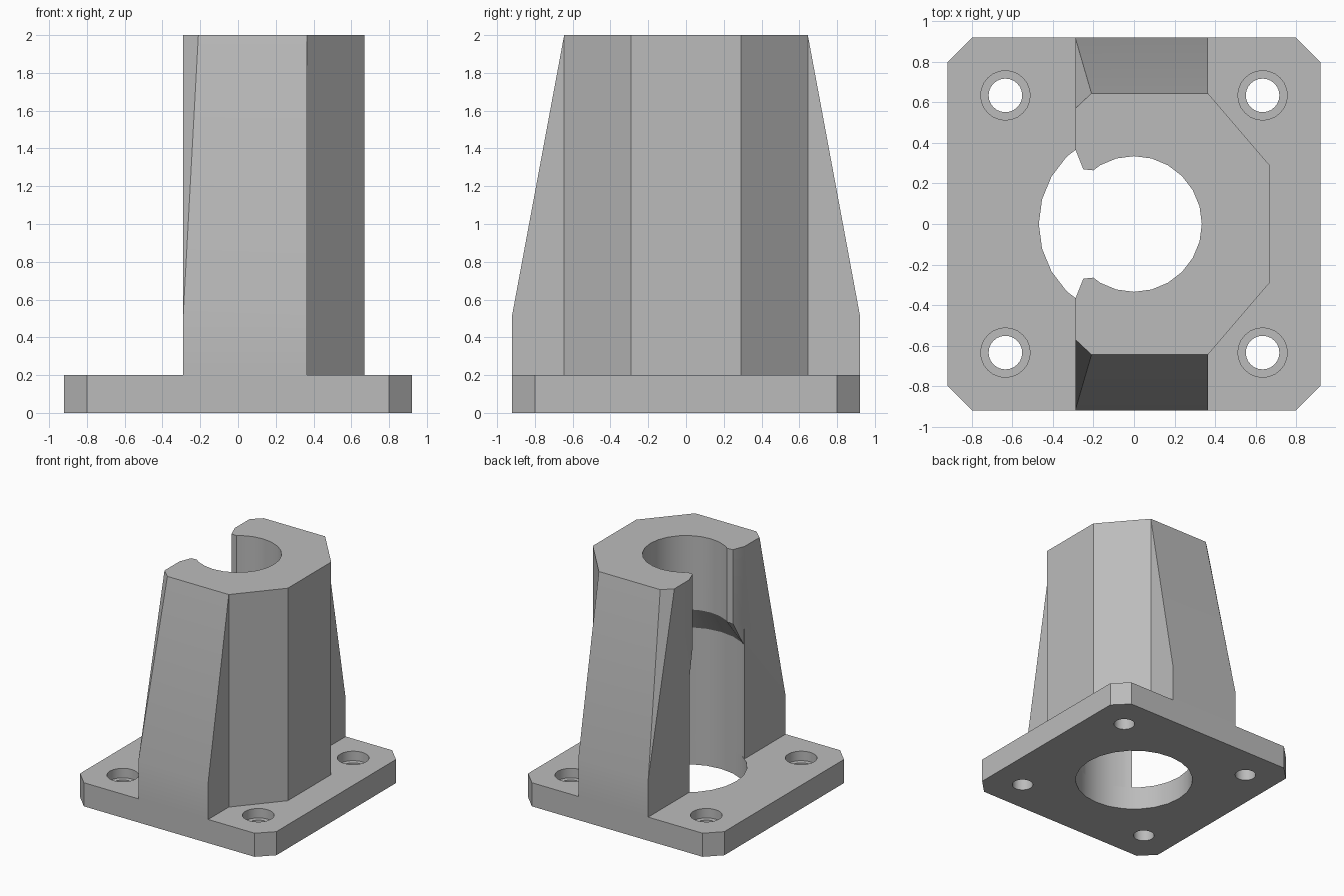
import bpy
import bmesh
from math import radians, cos, sin

if "Cube" in bpy.data.objects:
    bpy.data.objects.remove(bpy.data.objects["Cube"], do_unlink=True)

grey = bpy.data.materials.new("light grey")
grey.use_nodes = True
colour = (0.5, 0.5, 0.5, 1)
grey.diffuse_color = colour
grey.node_tree.nodes["Principled BSDF"].inputs["Base Color"].default_value = colour


def finish(name, bm):
    bmesh.ops.recalc_face_normals(bm, faces=bm.faces[:])
    mesh = bpy.data.meshes.new(name)
    bm.to_mesh(mesh)
    bm.free()
    mesh.materials.append(grey)
    obj = bpy.data.objects.new(name, mesh)
    bpy.context.collection.objects.link(obj)
    return obj


def loft(name, sections):
    """Closed solid through (outline, height) sections of equal point count."""
    bm = bmesh.new()
    rings = [[bm.verts.new((x, y, z)) for x, y in pts] for pts, z in sections]
    n = len(rings[0])
    for low, high in zip(rings, rings[1:]):
        for i in range(n):
            j = (i + 1) % n
            bm.faces.new((low[i], low[j], high[j], high[i]))
    bm.faces.new(rings[0])
    bm.faces.new(rings[-1])
    return finish(name, bm)


def hull(name, points):
    bm = bmesh.new()
    verts = [bm.verts.new(p) for p in points]
    bmesh.ops.convex_hull(bm, input=verts)
    bmesh.ops.dissolve_limit(bm, angle_limit=0.01, verts=bm.verts[:], edges=bm.edges[:])
    return finish(name, bm)


def boolean(target, tool, operation):
    mod = target.modifiers.new(operation, "BOOLEAN")
    mod.operation, mod.object, mod.solver = operation, tool, "EXACT"
    bpy.context.view_layer.objects.active = target
    bpy.ops.object.modifier_apply(modifier=mod.name)
    bpy.data.objects.remove(tool, do_unlink=True)


def arc(radius, angles, cx=0, cy=0):
    return [(cx + radius * cos(radians(a)), cy + radius * sin(radians(a))) for a in angles]


def drill(target, radius, z0, z1, cx=0, cy=0):
    ring = arc(radius, range(0, 360, 15), cx, cy)
    boolean(target, loft("drill", [(ring, z0), (ring, z1)]), "DIFFERENCE")


def mirrored(half):
    """Complete an outline that is symmetric about the x axis."""
    return half + [(x, -y) for x, y in reversed(half)]


BASE, TOP, HALF = 0.2, 2.0, 0.92
BORE, NECK = 0.47, 0.335
BACK, SIDE = -0.29, 0.365

# Base plate with clipped corners, central hole and counterbored bolt holes
clip = 0.8
outline = mirrored([(HALF, clip), (clip, HALF), (-clip, HALF), (-HALF, clip)])
plate = loft("base_plate", [(outline, 0), (outline, BASE)])
drill(plate, BORE, -0.1, 0.3)
for cx in (-0.635, 0.635):
    for cy in (-0.635, 0.635):
        drill(plate, 0.083, -0.1, 0.3, cx, cy)
        drill(plate, 0.122, 0.12, 0.3, cx, cy)

# Tower body with sloping buttresses and chamfered open edge
points = []
for s in (-1, 1):
    points += [(x, s * HALF, z) for x in (BACK, SIDE) for z in (BASE, 0.52)]
    points += [(x, s * y, z) for z in (1.7, TOP)
               for x, y in ((SIDE, 0.645), (-0.21, 0.645), (BACK, 0.57))]
tower = hull("tower", points)

# Angled closed side of the tower
nose = mirrored([(0, 0.3), (SIDE, 0.645), (0.67, 0.29)][::-1])
boolean(tower, loft("nose", [(nose, BASE), (nose, TOP)]), "UNION")

# Bore: wide below, tapering to a lipped neck, open along one side
sweep = list(range(0, 121, 15))
mouth = [(BACK, 0.37), (-0.6, 0.37)]
wide_half = arc(BORE, sweep + [122.7, 125.3]) + mouth
neck_half = arc(NECK, sweep) + [(-0.2, 0.265), (-0.25, 0.27)] + mouth
wide = wide_half + [(x, -y) for x, y in wide_half[:0:-1]]
neck = neck_half + [(x, -y) for x, y in neck_half[:0:-1]]
bore = loft("bore", [(wide, 0.1), (wide, 1.16), (neck, 1.375), (neck, 2.1)])
boolean(tower, bore, "DIFFERENCE")

# Smooth round and gently bent surfaces, keep edges crisp
bpy.ops.object.select_all(action="DESELECT")
for obj in (plate, tower):
    obj.select_set(True)
bpy.context.view_layer.objects.active = tower
bpy.ops.object.shade_smooth_by_angle(angle=radians(30))
